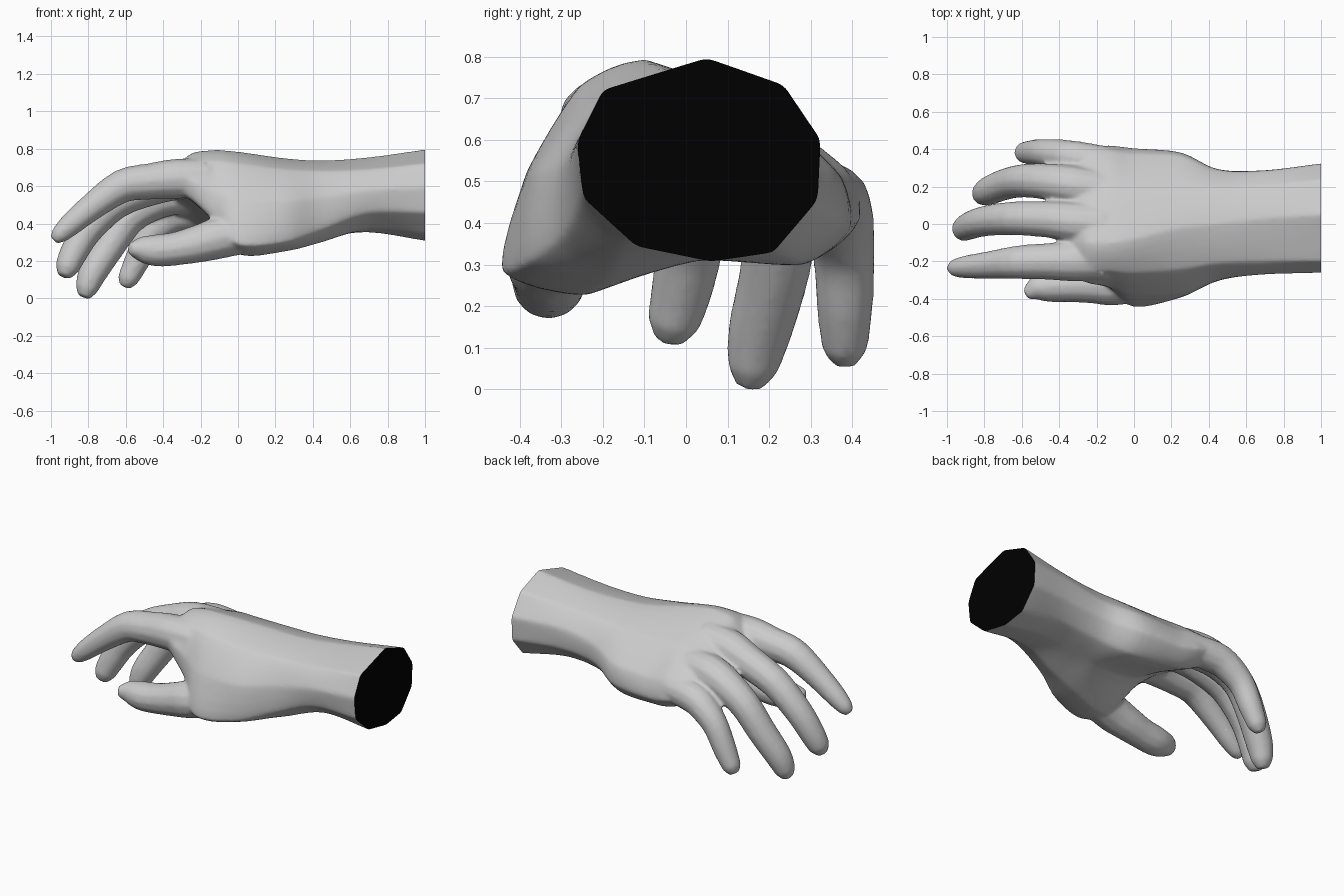
import bpy, bmesh, math
from mathutils import Vector

if "Cube" in bpy.data.objects:
    bpy.data.objects.remove(bpy.data.objects["Cube"])


def material(name, rgb):
    m = bpy.data.materials.new(name)
    m.diffuse_color = (*rgb, 1)
    m.use_nodes = True
    m.node_tree.nodes["Principled BSDF"].inputs["Base Color"].default_value = m.diffuse_color
    return m


skin = material("grey_skin", (0.6, 0.6, 0.6))
black = material("black_cut", (0.0, 0.0, 0.0))


def skin_rings(bm, rings):
    """Bridge equal rings of points into a closed tube."""
    loops = [[bm.verts.new(p) for p in r] for r in rings]
    for a, b in zip(loops, loops[1:]):
        for i in range(len(a)):
            j = (i + 1) % len(a)
            bm.faces.new((a[i], a[j], b[j], b[i]))
    bm.faces.new(loops[0][::-1])
    bm.faces.new(loops[-1])


def curve(a, b, c, d, t):
    """Smooth point between b and c."""
    return 0.5 * (2 * b + (c - a) * t + (2 * a - 5 * b + 4 * c - d) * t * t
                  + (3 * b - a - 3 * c + d) * t ** 3)


def round_ring(pts, roundness, steps=4):
    """Refine a closed polygon; roundness 0 keeps its corners."""
    out, n = [], len(pts)
    for i in range(n):
        a, b, c, d = (pts[(i + k) % n] for k in (-1, 0, 1, 2))
        for s in range(steps):
            t = s / steps
            out.append(b.lerp(c, t).lerp(curve(a, b, c, d, t), roundness))
    return out


def smooth_loft(rings, steps=5):
    """Add smoothly curved rings between the given ones."""
    out, last = [], len(rings) - 1
    for i in range(last):
        four = [rings[min(max(i + k, 0), last)] for k in (-1, 0, 1, 2)]
        for s in range(steps):
            out.append([curve(*p, s / steps) for p in zip(*four)])
    return out + [rings[-1]]


def finger(bm, path, sides=12):
    """Round tube through (x, y, z, radius) stations with a blunt tip."""
    path = [Vector(p) for p in path]
    last = len(path) - 1
    fine = []
    for i in range(last):
        four = [path[min(max(i + k, 0), last)] for k in (-1, 0, 1, 2)]
        fine += [curve(*four, s / 3) for s in range(3)]
    fine.append(path[-1])
    pts = [p.to_3d() for p in fine]
    rings = []
    for i, c in enumerate(pts):
        t = (pts[min(i + 1, len(pts) - 1)] - pts[max(i - 1, 0)]).normalized()
        u = t.cross(Vector((0, 1, 0))).normalized()
        v = t.cross(u)
        r = fine[i][3] * 1.03
        rings.append([c + r * (math.cos(a) * u + math.sin(a) * v)
                      for a in (2 * math.pi * k / sides for k in range(sides))])
    rings.append([pts[-1] + t * r * 0.75 + (p - pts[-1]) * 0.55 for p in rings[-1]])
    skin_rings(bm, rings)


# Forearm and palm cross-sections: x, roundness, then (y, z) points from the top
wrist_end = [(.05, .797), (.235, .732), (.324, .60), (.317, .455), (.21, .329),
             (.06, .307), (-.12, .344), (-.247, .46), (-.262, .595), (-.2, .72)]
arm = [
    (1.06, 0, wrist_end),
    (1.0, 0, wrist_end),
    (.70, .4, [(.03, .755), (.2, .70), (.285, .60), (.28, .47), (.19, .38),
               (.05, .353), (-.13, .375), (-.25, .46), (-.27, .58), (-.2, .69)]),
    (.45, .5, [(0, .738), (.19, .68), (.287, .56), (.287, .45), (.2, .36),
               (.03, .33), (-.17, .30), (-.297, .37), (-.297, .54), (-.21, .68)]),
    (.25, .5, [(-.02, .75), (.2, .67), (.365, .52), (.38, .40), (.27, .30),
               (.03, .31), (-.2, .25), (-.39, .30), (-.37, .52), (-.24, .69)]),
]
palm = [
    (0, .5, [(-.08, .785), (.2, .67), (.375, .51), (.405, .39), (.30, .31),
             (0, .36), (-.25, .235), (-.445, .29), (-.38, .53), (-.26, .72)]),
    (-.13, .5, [(-.1, .793), (.2, .67), (.385, .53), (.42, .41), (.31, .33),
                (.03, .43), (-.18, .41), (-.335, .42), (-.335, .57), (-.25, .735)]),
    (-.25, .5, [(-.1, .775), (.17, .66), (.36, .54), (.41, .44), (.32, .39),
                (.05, .5), (-.15, .52), (-.29, .53), (-.315, .63), (-.24, .73)]),
    (-.33, .5, [(-.1, .70), (.17, .62), (.34, .50), (.37, .44), (.3, .42),
                (.05, .54), (-.13, .56), (-.24, .57), (-.27, .64), (-.2, .69)]),
]

bm = bmesh.new()
skin_rings(bm, smooth_loft([round_ring([Vector((x, y, z)) for y, z in pts], k)
                            for x, k, pts in arm + palm]))

# Index finger
finger(bm, [(-.15, -.2, .64, .1), (-.32, -.2, .64, .105), (-.47, -.2, .625, .095),
            (-.62, -.205, .6, .088), (-.78, -.22, .49, .072), (-.9, -.23, .39, .06),
            (-.96, -.235, .335, .046)])
# Middle finger
finger(bm, [(-.15, 0, .65, .105), (-.32, .01, .635, .107), (-.46, .025, .595, .096),
            (-.65, .03, .515, .088), (-.8, .015, .37, .08), (-.88, -.01, .24, .073),
            (-.915, -.03, .16, .063)])
# Ring finger
finger(bm, [(-.15, .18, .56, .1), (-.32, .205, .555, .105), (-.45, .225, .515, .097),
            (-.58, .232, .43, .088), (-.68, .215, .29, .083), (-.775, .178, .14, .076),
            (-.81, .16, .05, .06)])
# Little finger
finger(bm, [(-.1, .32, .46, .085), (-.3, .35, .45, .09), (-.4, .368, .4, .083),
            (-.48, .38, .32, .073), (-.54, .382, .2, .067), (-.59, .382, .1, .055)])
# Thumb
finger(bm, [(.12, -.29, .36, .1), (-.1, -.325, .322, .108), (-.2, -.325, .295, .1),
            (-.33, -.328, .266, .088), (-.43, -.332, .256, .085), (-.51, -.342, .262, .07),
            (-.545, -.358, .264, .052)])

bmesh.ops.recalc_face_normals(bm, faces=bm.faces)
mesh = bpy.data.meshes.new("hand")
bm.to_mesh(mesh)
bm.free()
hand = bpy.data.objects.new("hand", mesh)
bpy.context.collection.objects.link(hand)

# Fuse the parts and soften the webs between the fingers
fuse = hand.modifiers.new("fuse", "REMESH")
fuse.mode = "VOXEL"
fuse.voxel_size = 0.011
soft = hand.modifiers.new("soften", "SMOOTH")
soft.factor = 0.5
soft.iterations = 10
thin = hand.modifiers.new("simplify", "DECIMATE")
thin.ratio = 0.3
fused = bpy.data.meshes.new_from_object(
    hand.evaluated_get(bpy.context.evaluated_depsgraph_get()))
hand.modifiers.clear()
fused.materials.clear()
fused.materials.append(skin)
fused.materials.append(black)

# Cut the forearm square and close it with a black face
bm = bmesh.new()
bm.from_mesh(fused)
cut = bmesh.ops.bisect_plane(bm, geom=bm.verts[:] + bm.edges[:] + bm.faces[:],
                             plane_co=(1, 0, 0), plane_no=(1, 0, 0), clear_outer=True)
rim = [e for e in cut["geom_cut"] if isinstance(e, bmesh.types.BMEdge)]
for e in rim:
    e.smooth = False
bmesh.ops.holes_fill(bm, edges=rim, sides=0)
bmesh.ops.recalc_face_normals(bm, faces=bm.faces)
for f in bm.faces:
    is_cut = all(v.co.x > 0.9999 for v in f.verts)
    f.material_index = 1 if is_cut else 0
    f.smooth = not is_cut
bm.to_mesh(fused)
bm.free()
hand.data = fused
